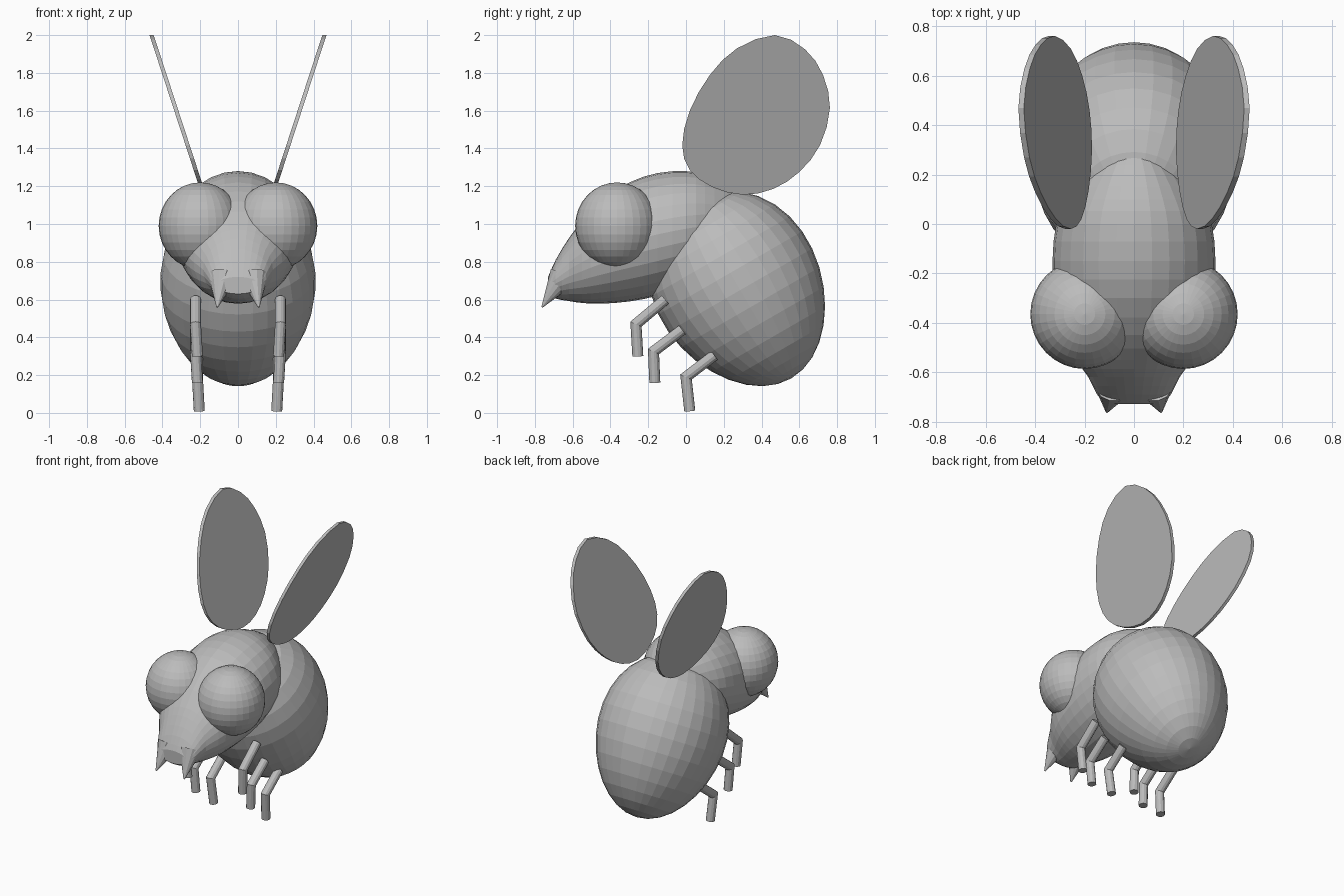
import bpy, bmesh, math
from mathutils import Vector, Matrix

if "Cube" in bpy.data.objects:
    bpy.data.objects.remove(bpy.data.objects["Cube"])

grey = bpy.data.materials.new("grey")
grey.diffuse_color = (0.5, 0.5, 0.5, 1)
grey.use_nodes = True
grey.node_tree.nodes["Principled BSDF"].inputs["Base Color"].default_value = grey.diffuse_color


def finish(bm, name):
    bmesh.ops.recalc_face_normals(bm, faces=bm.faces[:])
    me = bpy.data.meshes.new(name)
    bm.to_mesh(me)
    bm.free()
    me.materials.append(grey)
    ob = bpy.data.objects.new(name, me)
    bpy.context.collection.objects.link(ob)
    return ob


def catmull(a, b, c, d, t):
    return [0.5 * (2 * q + (r - p) * t + (2 * p - 5 * q + 4 * r - s) * t * t
                   + (3 * q - p - 3 * r + s) * t ** 3) for p, q, r, s in zip(a, b, c, d)]


# Abdomen: tilted egg, narrower towards the lower rear end
bm = bmesh.new()
bmesh.ops.create_uvsphere(bm, u_segments=32, v_segments=16, radius=1)
for v in bm.verts:
    taper = 1 + 0.1 * v.co.z
    v.co = Vector((v.co.x * 0.41 * taper, v.co.y * 0.44 * taper, v.co.z * 0.54))
bm.transform(Matrix.Translation((0, 0.287, 0.65)) @ Matrix.Rotation(math.radians(30), 4, 'X'))
finish(bm, "abdomen")

# Thorax and snout: oval sections (y, top z, bottom z, half width)
sections = [(0.31, 1.12, 1.0, 0.05), (0.27, 1.17, 0.9, 0.13), (0.2, 1.215, 0.8, 0.2),
            (0.1, 1.26, 0.72, 0.27), (0, 1.28, 0.67, 0.315), (-0.15, 1.27, 0.62, 0.33),
            (-0.3, 1.22, 0.59, 0.32), (-0.45, 1.12, 0.578, 0.285), (-0.55, 1.015, 0.582, 0.235),
            (-0.62, 0.925, 0.592, 0.185), (-0.69, 0.81, 0.605, 0.15), (-0.73, 0.72, 0.63, 0.115)]
bm = bmesh.new()
rings, n = [], 28
for i in range(len(sections) - 1):
    p = [sections[max(0, min(len(sections) - 1, i + k))] for k in (-1, 0, 1, 2)]
    for t in ((0, 0.5, 1) if i == len(sections) - 2 else (0, 0.5)):
        y, hi, lo, w = catmull(*p, t)
        rings.append([bm.verts.new((w * math.cos(2 * math.pi * k / n), y,
                                    (hi + lo) / 2 + (hi - lo) / 2 * math.sin(2 * math.pi * k / n)))
                      for k in range(n)])
for a, b in zip(rings, rings[1:]):
    for k in range(n):
        bm.faces.new((a[k], a[(k + 1) % n], b[(k + 1) % n], b[k]))
bm.faces.new(rings[0])
bm.faces.new(rings[-1])
finish(bm, "thorax_and_snout")

# Wing outline (y, z), lying in a plane that leans outward
outline = [(-0.02, 1.418), (0.02, 1.60), (0.127, 1.79), (0.27, 1.93), (0.47, 2.0), (0.63, 1.925),
           (0.725, 1.79), (0.762, 1.614), (0.71, 1.418), (0.6, 1.275), (0.46, 1.185),
           (0.30, 1.155), (0.138, 1.196), (0.02, 1.286)]
legs = [((0.225, -0.11, 0.60), (0.225, -0.265, 0.47), (0.215, -0.255, 0.30)),
        ((0.225, -0.02, 0.44), (0.225, -0.172, 0.325), (0.215, -0.165, 0.16)),
        ((0.215, 0.15, 0.305), (0.215, 0.0, 0.19), (0.205, 0.02, 0.01))]

for s, side in ((1, "right"), (-1, "left")):
    # Eye
    bm = bmesh.new()
    bmesh.ops.create_uvsphere(bm, u_segments=32, v_segments=16, radius=1)
    bm.transform(Matrix.Translation((s * 0.2, -0.365, 0.99)) @ Matrix.Diagonal((0.22, 0.222, 0.23, 1)))
    finish(bm, side + "_eye")

    # Mouth horn: cone pointing down and forward
    bm = bmesh.new()
    base, tip = Vector((s * 0.085, -0.655, 0.72)), Vector((s * 0.11, -0.762, 0.56))
    bmesh.ops.create_cone(bm, cap_ends=True, segments=12, radius1=0.075, radius2=0.004,
                          depth=(tip - base).length)
    bm.transform(Matrix.Translation((base + tip) / 2)
                 @ (tip - base).to_track_quat('Z', 'Y').to_matrix().to_4x4())
    finish(bm, side + "_mouth_horn")

    # Wing
    bm = bmesh.new()
    m = len(outline)
    pts = [catmull(*[outline[(i + k) % m] for k in (-1, 0, 1, 2)], t)
           for i in range(m) for t in (0, 0.5)]
    sheets = [[bm.verts.new((s * (0.18 + dx + 0.327 * (z - 1.155)), y, z)) for y, z in pts]
              for dx in (-0.01, 0.012)]
    for sheet in sheets:
        bm.faces.new(sheet)
    for k in range(len(pts)):
        j = (k + 1) % len(pts)
        bm.faces.new((sheets[0][k], sheets[0][j], sheets[1][j], sheets[1][k]))
    finish(bm, side + "_wing")

    # Legs: bent tubes
    for pos, path in zip(("front", "middle", "rear"), legs):
        bm = bmesh.new()
        p = [Vector((s * x, y, z)) for x, y, z in path]
        d1, d2 = (p[1] - p[0]).normalized(), (p[2] - p[1]).normalized()
        across = d1.cross(d2).normalized()
        tube = []
        for c, d in ((p[0], d1), (p[1], (d1 + d2).normalized()), (p[2], d2)):
            up = across.cross(d) / max(0.5, d.dot(d1))
            tube.append([bm.verts.new(c + 0.029 * (across * math.cos(a) + up * math.sin(a)))
                         if c != p[2] else
                         bm.verts.new(c + 0.029 * (across * math.cos(a) + across.cross(d2) * math.sin(a)))
                         for a in (2 * math.pi * k / 12 for k in range(12))])
        for a, b in zip(tube, tube[1:]):
            for k in range(12):
                bm.faces.new((a[k], a[(k + 1) % 12], b[(k + 1) % 12], b[k]))
        bm.faces.new(tube[0])
        bm.faces.new(tube[-1])
        finish(bm, side + "_" + pos + "_leg")
